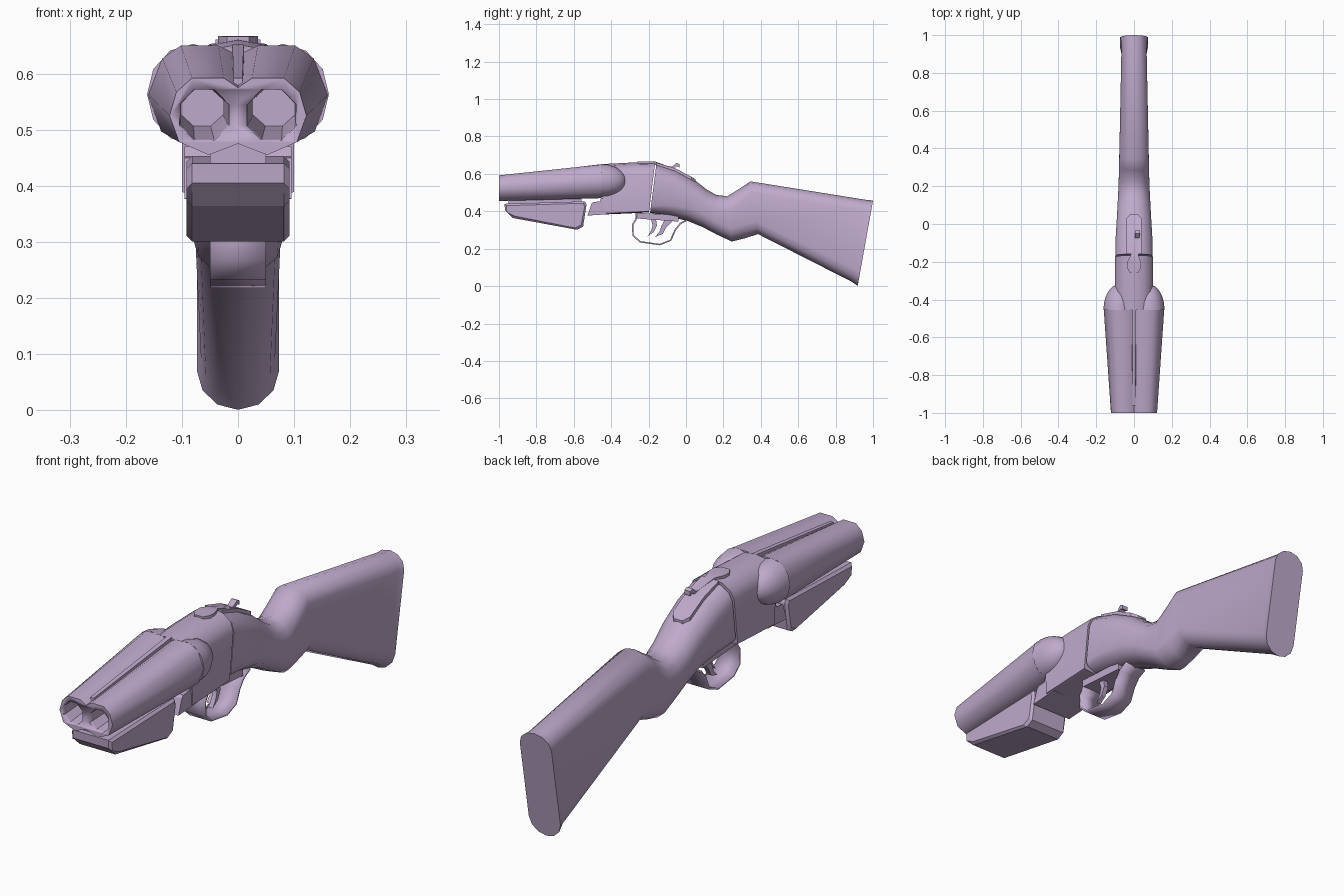
import bpy, bmesh, math
from mathutils import Vector

if "Cube" in bpy.data.objects:
    bpy.data.objects.remove(bpy.data.objects["Cube"])

mat = bpy.data.materials.new("pale lilac")
mat.diffuse_color = (0.52, 0.40, 0.60, 1)
mat.use_nodes = True
mat.node_tree.nodes["Principled BSDF"].inputs["Base Color"].default_value = mat.diffuse_color


def finish(name, bm, angle=35):
    bmesh.ops.recalc_face_normals(bm, faces=bm.faces)
    me = bpy.data.meshes.new(name)
    bm.to_mesh(me)
    bm.free()
    ob = bpy.data.objects.new(name, me)
    bpy.context.collection.objects.link(ob)
    me.materials.append(mat)
    bpy.ops.object.select_all(action='DESELECT')
    ob.select_set(True)
    bpy.context.view_layer.objects.active = ob
    bpy.ops.object.shade_smooth_by_angle(angle=math.radians(angle))
    return ob


def loft(name, rings, angle=35):
    """Skin matching closed rings and cap both ends."""
    bm = bmesh.new()
    vs = [[bm.verts.new(p) for p in r] for r in rings]
    n = len(rings[0])
    for a, b in zip(vs, vs[1:]):
        for i in range(n):
            j = (i + 1) % n
            bm.faces.new((a[i], a[j], b[j], b[i]))
    bm.faces.new(vs[0])
    bm.faces.new(vs[-1])
    return finish(name, bm, angle)


def prism(name, outline, x0, x1, bevel=0, angle=25):
    """Extrude a side (y, z) outline across x."""
    c = Vector((sum(p[0] for p in outline), sum(p[1] for p in outline))) / len(outline)

    def ring(x, inset):
        return [(x, y + (inset if y < c[0] else -inset), z + (inset if z < c[1] else -inset))
                for y, z in outline]
    rings = [ring(x0, 0), ring(x1, 0)]
    if bevel:
        rings = [ring(x0, bevel), ring(x0 + bevel, 0), ring(x1 - bevel, 0), ring(x1, bevel)]
    return loft(name, rings, angle)


def section(top, bot, w, ct, cb):
    """Rounded body section standing between a bottom and a top (y, z) point."""
    top, bot = Vector(top), Vector(bot)
    h = (top - bot).length
    half = []
    for k in range(4):
        a = math.radians(30 * k)
        half.append((w * math.sin(a), cb * (1 - math.cos(a))))
    for k in range(3, -1, -1):
        a = math.radians(30 * k)
        half.append((w * math.sin(a), h - ct * (1 - math.cos(a))))
    pts = half + [(-x, d) for x, d in half[-2:0:-1]]
    return [(x, *(bot + (top - bot) * (d / h))) for x, d in pts]


def circle(cx, y, cz, rx, rz, n=8, turn=0.0):
    return [(cx + rx * math.cos(turn + math.tau * i / n), y,
             cz + rz * math.sin(turn + math.tau * i / n)) for i in range(n)]


# Twin barrels as one merged, tapering outline
def twin(y, half):
    return [(x, y, z) for x, z in half] + [(-x, y, z) for x, z in half[-2:0:-1]]


muzzle = [(0, .575), (.025, .592), (.082, .592), (.11, .567), (.122, .525),
          (.105, .478), (.052, .455), (0, .475)]
breech = [(0, .632), (.035, .65), (.102, .65), (.135, .627), (.16, .562),
          (.137, .497), (.07, .47), (0, .48)]
barrels = loft("barrels", [twin(-1, muzzle), twin(-.455, breech)], 50)

# Bores cut into the muzzle
for s, side in ((-1, "left"), (1, "right")):
    bore = loft(side + "_bore_cutter", [
        circle(s * .06, -1.02, .525, .05, .05, 8, .39),
        circle(s * .06, -.985, .527, .046, .048, 8, .39),
        circle(s * .064, -.75, .54, .040, .036, 8, .39)])
    bore.hide_render = True
    bore.hide_viewport = True
    m = barrels.modifiers.new(side + " bore", 'BOOLEAN')
    m.operation = 'DIFFERENCE'
    m.object = bore

    # Rounded fence behind each barrel
    rings = []
    for k in range(6):
        a = math.radians(17 * k)
        rings.append(circle(s * .08, -.455 + .135 * math.sin(a), .563,
                            .082 * math.cos(a), .09 * math.cos(a), 12))
    loft(side + "_fence", rings, 50)

# Sighting rib
loft("rib", [[(-.01, -.96, .57), (.01, -.96, .57), (.008, -.96, .592), (-.008, -.96, .592)],
             [(-.012, -.45, .62), (.012, -.45, .62), (.01, -.45, .652), (-.01, -.45, .652)]])

# Receiver body and its hinge knuckle
loft("receiver", [section((-.455, .652), (-.44, .383), .1, .07, .006),
                  section((-.30, .660), (-.32, .388), .1, .07, .006),
                  section((-.165, .662), (-.198, .394), .1, .07, .006)], 40)
prism("hinge_knuckle", [(-.527, .377), (-.40, .385), (-.40, .47), (-.455, .47), (-.46, .452),
                        (-.495, .45), (-.505, .44)], -.095, .095)

# Forend under the barrels, with its mounting lug
prism("forend", [(-.97, .44), (-.54, .453), (-.532, .435), (-.55, .318), (-.582, .301),
                 (-.925, .364), (-.968, .405)], -.092, .092, .01)
prism("forend_lug", [(-.95, .43), (-.56, .43), (-.56, .485), (-.95, .475)], -.05, .05)

# Stock: slanted sections from the receiver to the butt
stations = [((-.158, .655), (-.192, .392), .098, .07, .035),
            ((-.06, .625), (-.09, .372), .097, .08, .06),
            ((.04, .572), (.01, .348), .091, .08, .07),
            ((.11, .517), (.09, .315), .087, .08, .07),
            ((.16, .488), (.16, .278), .084, .08, .07),
            ((.22, .480), (.245, .238), .081, .08, .07),
            ((.285, .520), (.315, .256), .079, .07, .07),
            ((.345, .560), (.385, .278), .078, .06, .07),
            ((.97, .460), (.885, .024), .066, .06, .07),
            ((1.0, .458), (.918, .001), .073, .06, .07)]
loft("stock", [section(*s) for s in stations], 45)

# Tang plate let into the top of the stock, pointed at the rear
tang = [(-.16, .661, .04), (-.06, .631, .04), (.03, .584, .04), (.052, .570, .02)]
loft("tang", [[(-w, y, z - .035), (w, y, z - .035), (w, y, z), (-w, y, z)] for y, z, w in tang])

# Opening lever: pivot plate, swept arm and upturned thumb piece
lever = [(-.26, .666, 0, .02), (-.235, .667, 0, .036), (-.20, .667, 0, .036),
         (-.165, .666, .003, .02), (-.10, .643, .012, .012), (-.075, .638, .016, .012),
         (-.05, .659, .018, .014), (-.035, .652, .018, .013)]
loft("top_lever", [[(c - w, y, z - .018), (c + w, y, z - .018), (c + w, y, z), (c - w, y, z)]
                   for y, z, c, w in lever])

# Trigger guard strip
path = [(-.265, .385), (-.268, .355), (-.285, .33), (-.283, .27), (-.245, .237), (-.14, .222),
        (-.082, .245), (-.058, .30), (-.03, .335), (.01, .355)]
bm = bmesh.new()
rows = [[bm.verts.new((x, y, z)) for x in (-.05, .05)] for y, z in path]
for a, b in zip(rows, rows[1:]):
    bm.faces.new((a[0], a[1], b[1], b[0]))
guard = finish("trigger_guard", bm, 40)
sol = guard.modifiers.new("thickness", 'SOLIDIFY')
sol.thickness = .008
sol.offset = 0

# Guard plate and the two triggers
prism("guard_plate", [(-.27, .362), (-.04, .345), (-.04, .38), (-.27, .392)], -.05, .05)
front_blade = [(-.195, .38), (-.165, .38), (-.155, .325), (-.172, .29), (-.205, .266),
               (-.185, .30), (-.178, .325)]
rear_blade = [(-.105, .37), (-.06, .36), (-.105, .315), (-.125, .278), (-.168, .262),
              (-.142, .29), (-.13, .325)]
prism("front_trigger", front_blade, .008, .028)
prism("rear_trigger", rear_blade, -.028, -.008)
